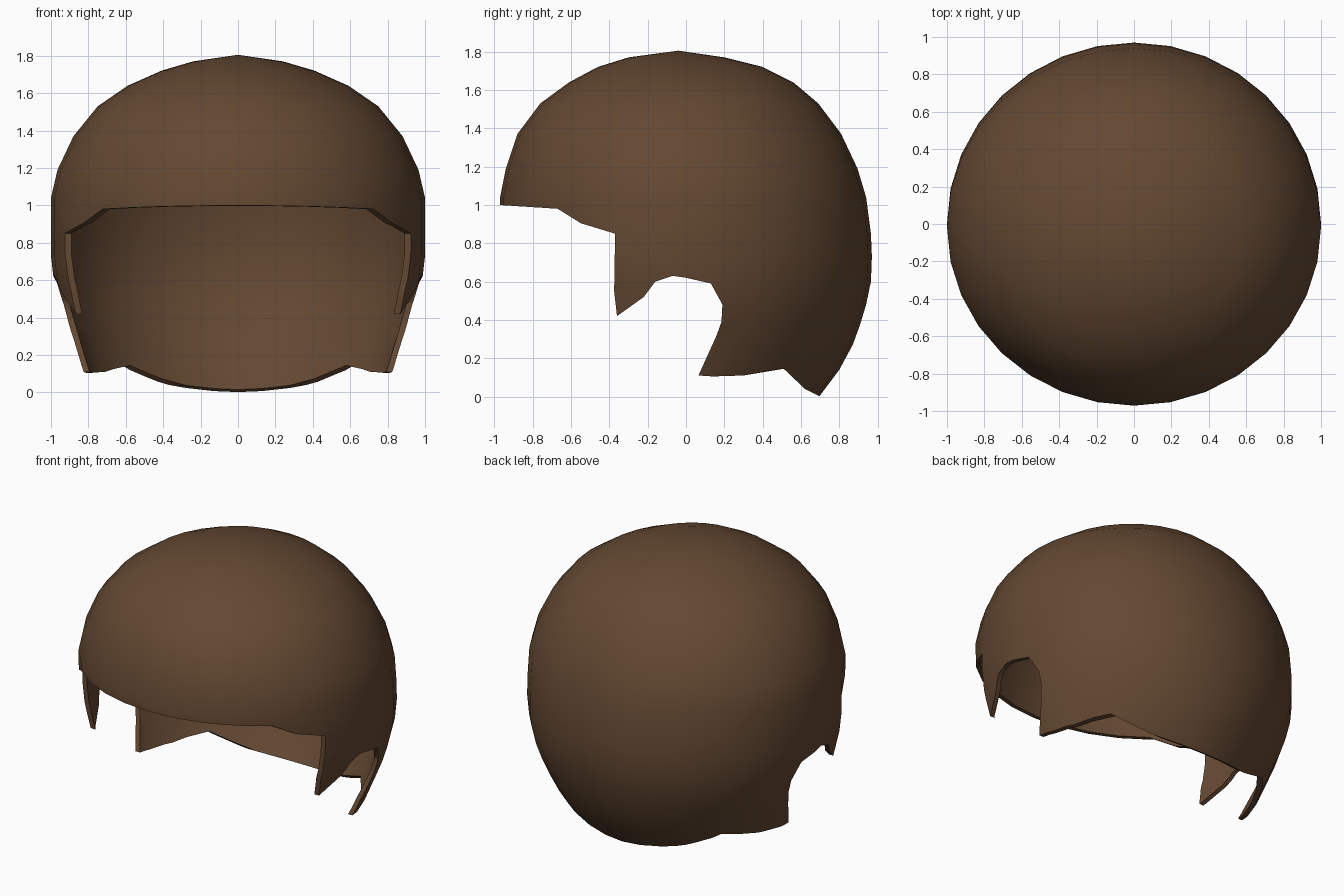
import bpy, bmesh
from math import sin, cos, pi

if "Cube" in bpy.data.objects:
    bpy.data.objects.remove(bpy.data.objects["Cube"])

SEGS = 32

# Cross-section levels: z, front y, back y, half width, back roundness exponent
LEVELS = [
    (1.77, -.30, .20, .24, 2), (1.72, -.46, .40, .41, 2), (1.64, -.61, .56, .59, 2),
    (1.53, -.76, .69, .75, 2), (1.37, -.88, .81, .88, 2), (1.19, -.94, .895, .965, 2),
    (1.04, -.97, .94, 1.0, 2), (.85, -.975, .965, 1.0, 2), (.73, -.97, .97, 1.0, 2),
    (.60, -.96, .965, .985, 2), (.48, -.95, .94, .955, 2), (.38, -.93, .91, .93, 1.95),
    (.27, -.90, .87, .89, 1.9), (.14, -.86, .80, .845, 1.85), (.0, -.8, .695, .79, 1.8),
    (-.1, -.75, .61, .74, 1.8),
]

# Side-view hairline from the fringe, round the sideburn and ear, to the nape
HAIRLINE = [
    (-.98, 1.0), (-.67, .98), (-.55, .905), (-.37, .85), (-.375, .55), (-.36, .42),
    (-.22, .52), (-.16, .60), (-.07, .63), (0, .62), (.13, .59), (.19, .48),
    (.185, .39), (.16, .32), (.065, .11), (.14, .105), (.3, .11), (.51, .145),
    (.62, .04), (.70, 0),
]


def make_object(name, bm):
    bmesh.ops.recalc_face_normals(bm, faces=bm.faces)
    mesh = bpy.data.meshes.new(name)
    bm.to_mesh(mesh)
    bm.free()
    obj = bpy.data.objects.new(name, mesh)
    bpy.context.collection.objects.link(obj)
    return obj


def power(v, e):
    return (1 if v >= 0 else -1) * abs(v) ** e


def ring(bm, z, front, back, width, exponent):
    centre = (front + back) / 2 if z > 1 else 0
    verts = []
    for i in range(SEGS):
        a = 2 * pi * i / SEGS
        e = 2 / exponent if sin(a) > 0 else 1
        depth = back - centre if sin(a) > 0 else centre - front
        verts.append(bm.verts.new((width * power(cos(a), e),
                                   centre + depth * power(sin(a), e), z)))
    return verts


# Hair dome: lofted rings closed with a crown fan
bm = bmesh.new()
rings = [ring(bm, *level) for level in LEVELS]
crown = bm.verts.new((0, -.04, 1.805))
for i in range(SEGS):
    j = (i + 1) % SEGS
    bm.faces.new((crown, rings[0][i], rings[0][j]))
    for a, b in zip(rings, rings[1:]):
        bm.faces.new((a[i], b[i], b[j], a[j]))
hair = make_object("hair_cap", bm)

# Volume to keep, extruded sideways from the hairline
bm = bmesh.new()
outline = HAIRLINE + [(1.3, 0), (1.3, 2.1), (-1.3, 2.1), (-1.3, 1.0)]
face = bm.faces.new([bm.verts.new((-1.3, y, z)) for y, z in outline])
extruded = bmesh.ops.extrude_face_region(bm, geom=[face])["geom"]
bmesh.ops.translate(bm, vec=(2.6, 0, 0),
                    verts=[v for v in extruded if isinstance(v, bmesh.types.BMVert)])
cutter = make_object("hairline_cutter", bm)
cutter.hide_render = True

# Shell thickness, then trim to the hairline
shell = hair.modifiers.new("thickness", 'SOLIDIFY')
shell.thickness = .03
shell.offset = -1
trim = hair.modifiers.new("hairline", 'BOOLEAN')
trim.operation = 'INTERSECT'
trim.solver = 'EXACT'
trim.object = cutter

bpy.ops.object.select_all(action='DESELECT')
bpy.context.view_layer.objects.active = hair
hair.select_set(True)
for name in ("thickness", "hairline"):
    bpy.ops.object.modifier_apply(modifier=name)
bpy.data.objects.remove(cutter)

# Brown hair
brown = bpy.data.materials.new("brown_hair")
brown.diffuse_color = (.125, .065, .032, 1)
brown.use_nodes = True
brown.node_tree.nodes["Principled BSDF"].inputs["Base Color"].default_value = brown.diffuse_color
hair.data.materials.clear()
hair.data.materials.append(brown)
bpy.ops.object.shade_smooth_by_angle(angle=.7)
